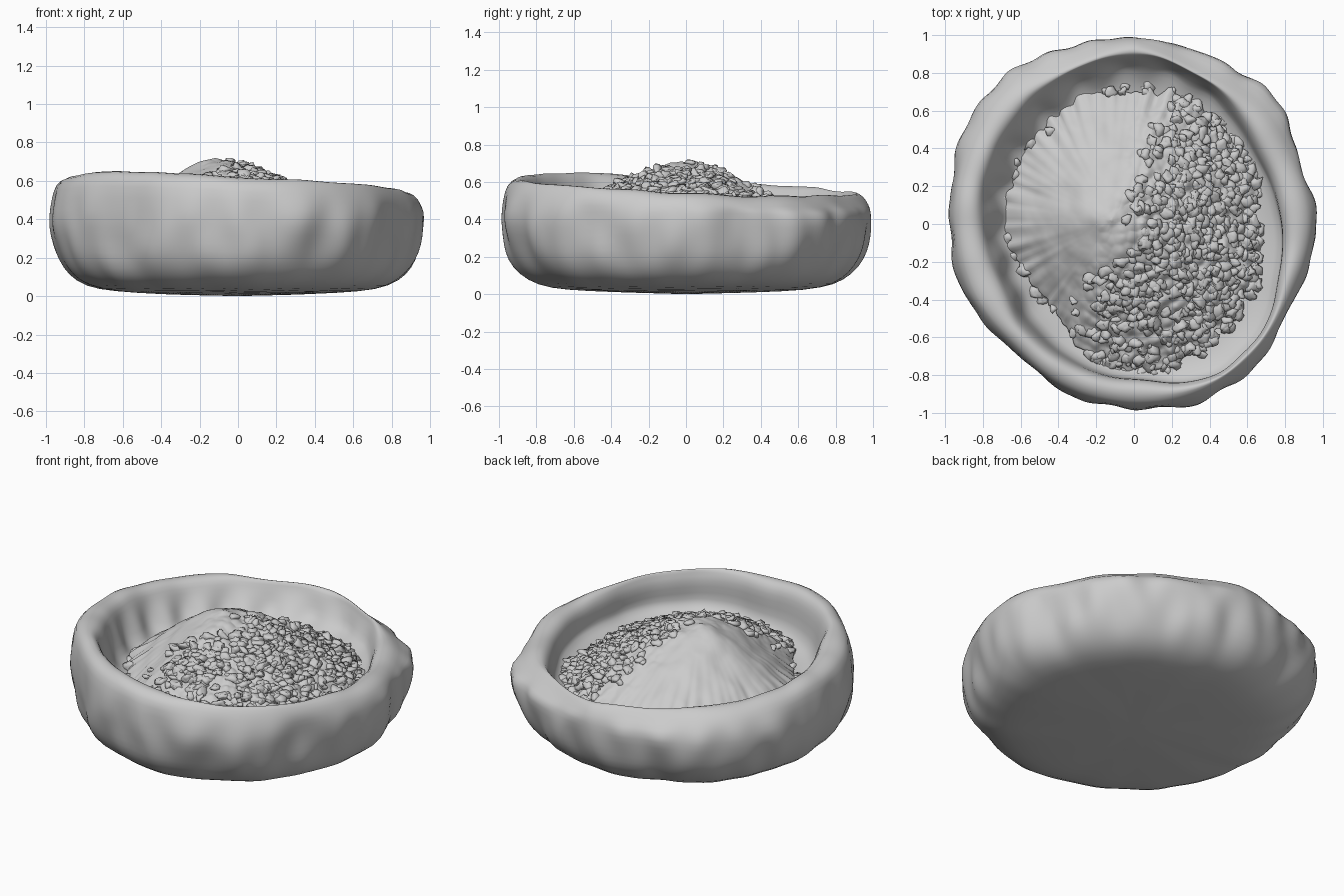
import bpy, bmesh, math, random
from mathutils import Vector, Matrix, noise

random.seed(4)
cube = bpy.data.objects.get("Cube")
if cube:
    bpy.data.objects.remove(cube)

stone = bpy.data.materials.new("light_grey")
stone.use_nodes = True
colour = (0.6, 0.6, 0.6, 1)
stone.diffuse_color = colour
stone.node_tree.nodes["Principled BSDF"].inputs["Base Color"].default_value = colour

# Radii at sixteen even directions, counter-clockwise from +x
OUTER = [0.97, 0.96, 1.0, 0.98, 1.0, 1.01, 1.06, 1.01,
         0.98, 0.97, 0.94, 0.97, 0.99, 1.0, 0.98, 0.95]
INNER = [0.78, 0.76, 0.78, 0.84, 0.87, 0.85, 0.83, 0.82,
         0.79, 0.77, 0.79, 0.81, 0.82, 0.89, 0.89, 0.82]
HEAP = [0.63, 0.68, 0.69, 0.73, 0.7, 0.74, 0.71, 0.69,
        0.69, 0.64, 0.62, 0.71, 0.77, 0.75, 0.72, 0.69]
PEAK = Vector((-0.12, 0.02, 0.72))
FLOOR = 0.3


def radius(table, a):
    """Smooth radius between the listed directions."""
    n = len(table)
    t = a / math.tau * n % n
    i, f = int(t) % n, t % 1
    p0, p1, p2, p3 = (table[(i + k) % n] for k in (-1, 0, 1, 2))
    return p1 + 0.5 * f * (p2 - p0 + f * (2 * p0 - 5 * p1 + 4 * p2 - p3
                                          + f * (3 * (p1 - p2) + p3 - p0)))


def finish(name, mesh, levels=0):
    mesh.materials.append(stone)
    mesh.shade_smooth()
    obj = bpy.data.objects.new(name, mesh)
    bpy.context.collection.objects.link(obj)
    if levels:
        mod = obj.modifiers.new("smooth", "SUBSURF")
        mod.levels = mod.render_levels = levels


def skin(name, rings, first, last=None, levels=0):
    """Join closed rings of points, with pole points at the ends."""
    bm = bmesh.new()
    rows = [[bm.verts.new(p) for p in ring] for ring in rings]
    n = len(rows[0])
    for lower, upper in zip(rows, rows[1:]):
        for j in range(n):
            k = (j + 1) % n
            bm.faces.new((lower[j], lower[k], upper[k], upper[j]))
    for pole, row in ((first, rows[0]), (last, rows[-1])):
        if pole is not None:
            v = bm.verts.new(pole)
            for j in range(n):
                bm.faces.new((v, row[j], row[(j + 1) % n]))
    bmesh.ops.recalc_face_normals(bm, faces=bm.faces[:])
    mesh = bpy.data.meshes.new(name)
    bm.to_mesh(mesh)
    bm.free()
    finish(name, mesh, levels)


# Hand-shaped bowl: one irregular cross-section for every direction
def bowl_section(a):
    c, s = math.cos(a), math.sin(a)
    ro, ri = radius(OUTER, a), radius(INNER, a)
    ri += 0.012 * noise.noise(Vector((c * 4, s * 4, 5)))
    h = 0.585 - 0.035 * c - 0.04 * s + 0.04 * max(0, -c) * max(0, -s)
    h += 0.012 * noise.noise(Vector((c * 4, s * 4, 2)))
    inset = 0.08 * max(0, s) * abs(math.sin(2 * a))
    lean = 0.95 - 0.07 * (s - c) * 0.7
    mid = (ro * 0.95 - inset + ri) / 2
    outside = [(0.4, 0.012), (0.68, 0.025), (0.82, 0.05), (0.91, 0.11),
               (0.96, 0.19), (0.98, 0.27), (0.995, 0.36), (0.995, 0.44)]
    pts = []
    for f, z in outside:
        dent = noise.noise(Vector((c * 6, s * 6, z * 4))) * 0.035
        fold = 0.018 * math.sin(a * 27 + z * 9) * max(0, s) * abs(c)
        body = 0.96 + (ro - 0.96) * min(1, z / 0.3)
        lift = 0.008 * noise.noise(Vector((c * f * 4, s * f * 4, 8)))
        pts.append(((f + (dent + fold) * min(1, z * 5)) * body, z + lift))
    pts += [(ro * 0.98 - inset * 0.6, h - 0.07), (ro * 0.95 - inset, h - 0.02),
            (mid, h), (ri + 0.02, h - 0.025), (ri, h - 0.07)]
    wave = 0.018 * math.sin(a * 20) * max(0, s - c)
    pts += [(ri * (lean + 1) / 2 + wave, h - 0.15), (ri * lean + wave, FLOOR + 0.07),
            (ri * lean * 0.9, FLOOR + 0.02), (ri * 0.5, FLOOR)]
    return [Vector((r * c, r * s, z)) for r, z in pts]


sections = [bowl_section(j * math.tau / 160) for j in range(160)]
skin("bowl", list(zip(*sections)), (0, 0, 0), (0, 0, FLOOR), 1)


# Heap of grain: a soft cone with its peak off centre
def heap_point(a, t):
    r = radius(HEAP, a)
    p = PEAK.lerp(Vector((r * math.cos(a), r * math.sin(a), 0)), t)
    p.z = PEAK.z - 0.37 * t ** 1.35
    return p


def coarseness(p):
    """0 on the powdery back right flank, rising to 1 on the grainy side."""
    edge = p.x + 0.05 - 0.35 * max(0, p.y - 0.1) + max(0, -p.y) * 0.4
    edge += 0.15 * noise.noise(Vector((p.x * 5, p.y * 5, 3)))
    return min(1, max(0.05, 0.45 + edge * 3))


rings = []
STEPS, TURNS = 90, 280
for i in range(1, STEPS + 1):
    t = i / STEPS
    ring = []
    for j in range(TURNS):
        a = j * math.tau / TURNS
        ragged = 1 + 0.07 * t ** 4 * noise.noise(Vector((math.cos(a) * 14, math.sin(a) * 14, 0)))
        p = heap_point(a, t)
        p.x, p.y = p.x * ragged, p.y * ragged
        cell = 0.55 - noise.voronoi(p * 17)[0][0]
        p.z += 0.04 * cell * coarseness(p) + 0.012 * noise.noise(p * 9)
        ring.append(p)
    rings.append(ring)
skirt = [Vector((p.x * 0.98, p.y * 0.98, FLOOR - 0.01)) for p in rings[-1]]
skin("grain_heap", rings + [skirt], PEAK)

# One round grain, used as the pattern for all the others
bm = bmesh.new()
bmesh.ops.create_icosphere(bm, subdivisions=2, radius=1)
pattern = [v.co.copy() for v in bm.verts]
pattern_faces = [[v.index for v in f.verts] for f in bm.faces]
bm.free()

# Loose lumpy grains, half sunk in the heap and spilling past its edge
points, faces = [], []
for _ in range(1300):
    a, t = random.uniform(0, math.tau), math.sqrt(random.random()) * 1.04
    p = heap_point(a, t)
    if random.random() > max(coarseness(p) ** 2, 0.5 * (t > 0.98)):
        continue
    size = random.uniform(0.02, 0.036)
    tilt = Vector((random.uniform(-0.4, 0.4), random.uniform(-0.4, 0.4), 1))
    turn = Matrix.Rotation(random.uniform(0, math.tau), 3, tilt)
    stretch = Matrix.Diagonal((random.uniform(0.9, 1.4), 1, random.uniform(0.5, 0.75)))
    shape = turn @ stretch * size
    start = len(points)
    for co in pattern:
        offset = shape @ co
        points.append(p + offset * (1 + 0.8 * noise.noise((p + offset) * 45)))
    faces += [[start + k for k in f] for f in pattern_faces]
grains = bpy.data.meshes.new("loose_grains")
grains.from_pydata(points, [], faces)
finish("loose_grains", grains)
